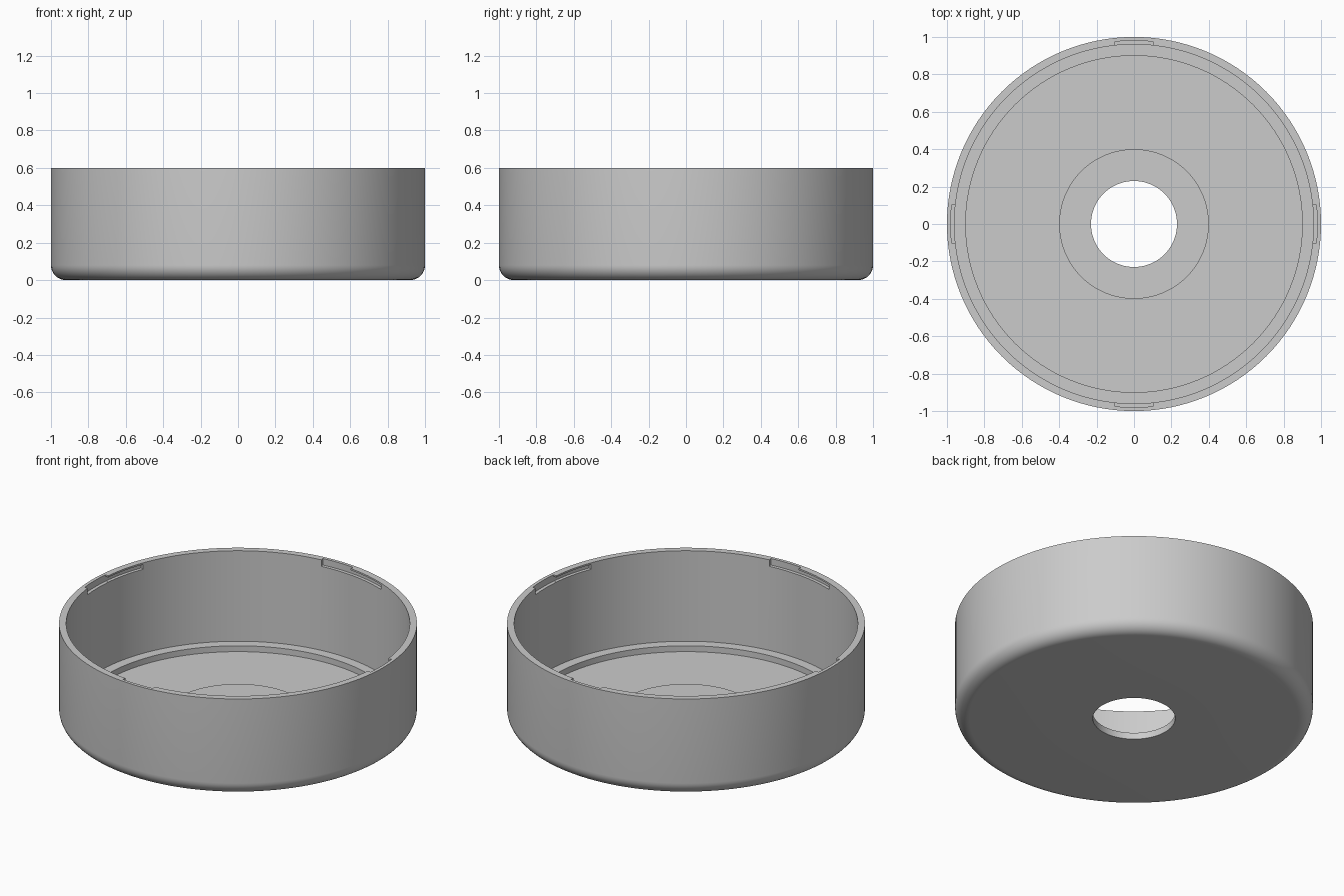
import bpy, bmesh, math
from math import radians, cos, sin, tau

cube = bpy.data.objects.get("Cube")
if cube:
    bpy.data.objects.remove(cube, do_unlink=True)

HEIGHT, OUTER, INNER, FILLET = 0.6, 1.0, 0.96, 0.08
SEGMENTS = 128

grey = bpy.data.materials.new("light_grey")
grey.use_nodes = True
grey.diffuse_color = (0.6, 0.6, 0.6, 1)
grey.node_tree.nodes["Principled BSDF"].inputs["Base Color"].default_value = (0.6, 0.6, 0.6, 1)


def mesh_object(name, bm):
    bmesh.ops.recalc_face_normals(bm, faces=bm.faces)
    mesh = bpy.data.meshes.new(name)
    bm.to_mesh(mesh)
    bm.free()
    mesh.materials.append(grey)
    obj = bpy.data.objects.new(name, mesh)
    bpy.context.collection.objects.link(obj)
    return obj


def revolve(name, profile):
    """Turn a closed radius/height outline around the z axis."""
    bm = bmesh.new()
    rings = [[bm.verts.new((r * cos(tau * i / SEGMENTS), r * sin(tau * i / SEGMENTS), z))
              for r, z in profile] for i in range(SEGMENTS)]
    n = len(profile)
    for i in range(SEGMENTS):
        a, b = rings[i], rings[(i + 1) % SEGMENTS]
        for j in range(n):
            k = (j + 1) % n
            bm.faces.new((a[j], b[j], b[k], a[k]))
    return mesh_object(name, bm)


def arc_cutters(name, start, end, outer, bottom, top):
    """Four curved blocks, one per quarter turn, reaching in past the wall."""
    bm = bmesh.new()
    steps = 12
    for quarter in range(4):
        angles = [radians(90 * quarter + start + (end - start) * i / steps)
                  for i in range(steps + 1)]
        outline = [(outer, a) for a in angles] + [(0.9, a) for a in reversed(angles)]
        face = bm.faces.new([bm.verts.new((r * cos(a), r * sin(a), bottom)) for r, a in outline])
        out = bmesh.ops.extrude_face_region(bm, geom=[face], use_keep_orig=True)
        verts = [v for v in out["geom"] if isinstance(v, bmesh.types.BMVert)]
        bmesh.ops.translate(bm, verts=verts, vec=(0, 0, top - bottom))
    obj = mesh_object(name, bm)
    obj.hide_render = True
    return obj


# Cup: rounded bottom edge, thin wall, inner ledge, sunken floor, raised hub with hole
fillet = [(OUTER - FILLET + FILLET * sin(radians(a)), FILLET - FILLET * cos(radians(a)))
          for a in range(0, 91, 9)]
profile = [(0.23, 0), *fillet, (OUTER, HEIGHT), (INNER, HEIGHT), (INNER, 0.042),
           (0.9, 0.042), (0.9, 0.006), (0.4, 0.006), (0.4, 0.04), (0.23, 0.04)]
cup = revolve("round_cup", profile)

# Twist-lock slots: an open notch in the rim, then an undercut running sideways
cutters = [arc_cutters("rim_notch_cutter", -6, 6, 0.98, 0.56, 0.65),
           arc_cutters("undercut_cutter", -21.5, -5.5, 0.9795, 0.5605, 0.59)]
bpy.context.view_layer.objects.active = cup
for cutter in cutters:
    mod = cup.modifiers.new(cutter.name, "BOOLEAN")
    mod.operation = "DIFFERENCE"
    mod.solver = "EXACT"
    mod.object = cutter
    bpy.ops.object.modifier_apply(modifier=mod.name)
    bpy.data.objects.remove(cutter, do_unlink=True)

# Smooth round walls with crisp edges
bpy.ops.object.select_all(action="DESELECT")
cup.select_set(True)
bpy.ops.object.shade_smooth_by_angle(angle=radians(30))
